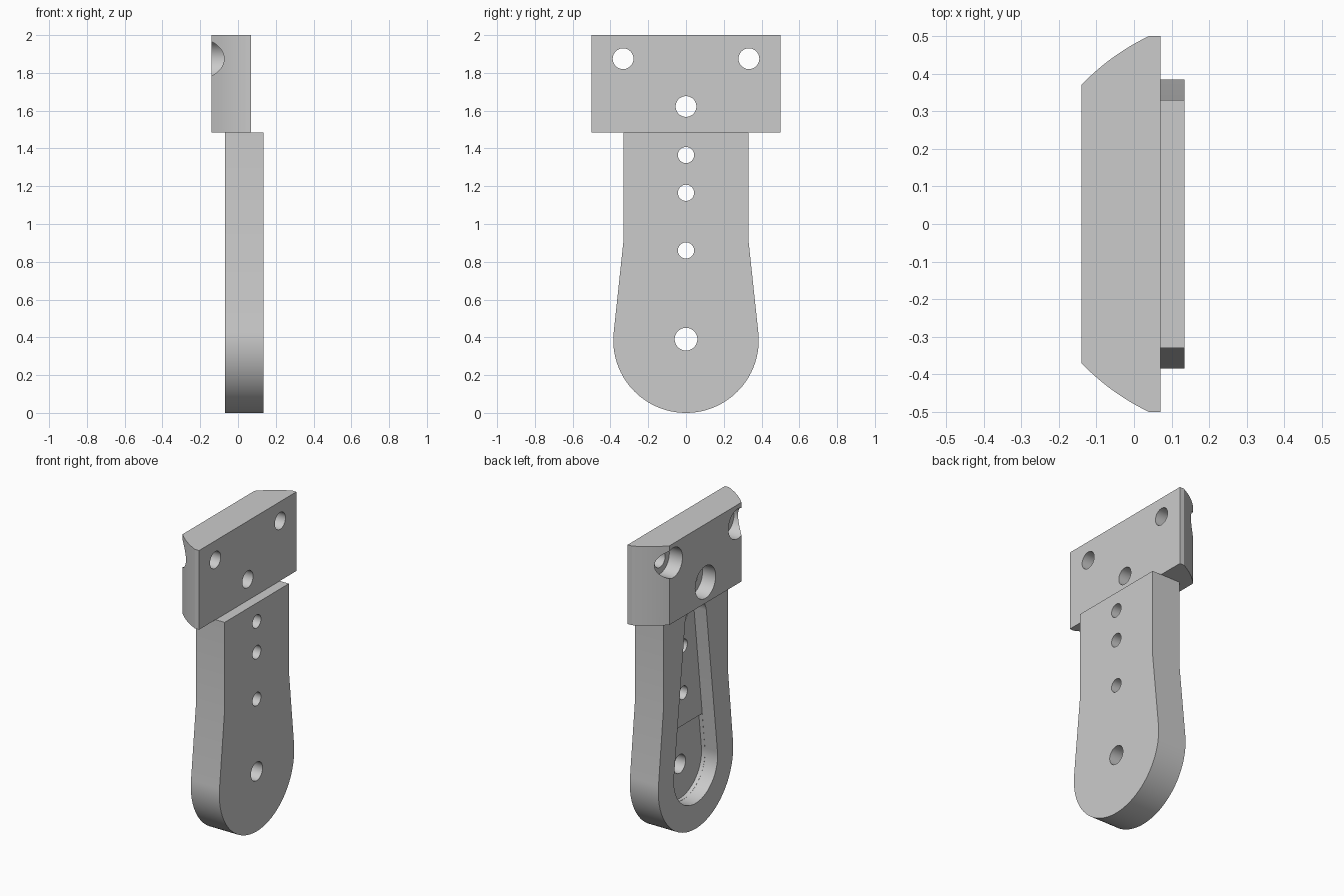
import bpy, bmesh
from math import sin, cos, radians, asin, degrees
from mathutils import Vector

cube = bpy.data.objects.get("Cube")
if cube:
    bpy.data.objects.remove(cube, do_unlink=True)

grey = bpy.data.materials.new("light grey")
grey.use_nodes = True
grey.diffuse_color = (0.6, 0.6, 0.6, 1)
grey.node_tree.nodes["Principled BSDF"].inputs["Base Color"].default_value = (0.6, 0.6, 0.6, 1)


def prism(name, points, direction):
    """Closed 3D outline extruded along a vector."""
    bm = bmesh.new()
    face = bm.faces.new([bm.verts.new(p) for p in points])
    ext = bmesh.ops.extrude_face_region(bm, geom=[face])
    moved = [v for v in ext["geom"] if isinstance(v, bmesh.types.BMVert)]
    bmesh.ops.translate(bm, verts=moved, vec=Vector(direction))
    bmesh.ops.recalc_face_normals(bm, faces=bm.faces)
    mesh = bpy.data.meshes.new(name)
    bm.to_mesh(mesh)
    bm.free()
    mesh.materials.append(grey)
    obj = bpy.data.objects.new(name, mesh)
    bpy.context.collection.objects.link(obj)
    return obj


def side_prism(name, outline, x0, x1):
    """Outline in (y, z) extruded between two x positions."""
    return prism(name, [(x0, y, z) for y, z in outline], (x1 - x0, 0, 0))


def arc(cy, cz, r, a0, a1, n=48):
    angles = [radians(a0 + (a1 - a0) * i / n) for i in range(n + 1)]
    return [(cy + r * cos(a), cz + r * sin(a)) for a in angles]


def cut(target, cutter):
    mod = target.modifiers.new("cut", 'BOOLEAN')
    mod.operation = 'DIFFERENCE'
    mod.solver = 'EXACT'
    mod.object = cutter
    bpy.context.view_layer.objects.active = target
    bpy.ops.object.modifier_apply(modifier=mod.name)
    bpy.data.objects.remove(cutter, do_unlink=True)


def drill(target, y, z, r, x0=-0.3, x1=0.3):
    cut(target, side_prism("drill", arc(y, z, r, 0, 360, 48)[:-1], x0, x1))


# Tapered arm with a rounded lower end
arm_top, arm_half, shoulder = 1.485, 0.33, 0.92
outline = arc(0, 0.385, 0.385, 6.1, -186.1, 72)
outline += [(-arm_half, shoulder), (-arm_half, arm_top), (arm_half, arm_top), (arm_half, shoulder)]
arm = side_prism("tapered_arm", outline, -0.07, 0.135)

# Teardrop pocket in the arm, with a deeper lower floor
low, high, r_low, r_high = 0.39, 1.365, 0.225, 0.11
lean = asin((r_low - r_high) / (high - low))
tilt = degrees(lean)
pocket = arc(0, low, r_low, tilt, -180 - tilt)
pocket += arc(0, high, r_high, 180 - tilt, tilt, 32)
cut(arm, side_prism("pocket", pocket, -0.2, 0.02))
step, r_deep = 0.65, r_low - 0.001
half = (r_deep - (step - low) * sin(lean)) / cos(lean)
deep = arc(0, low, r_deep, tilt, -180 - tilt) + [(-half, step), (half, step)]
cut(arm, side_prism("deep_pocket", deep, 0.0, 0.045))

# Row of holes down the arm
for z, r in ((1.365, 0.043), (1.165, 0.043), (0.86, 0.043), (0.39, 0.06)):
    drill(arm, 0, z, r)

# Head block with curved ends
side = []
for i in range(17):
    t = i / 16
    bulge = 0.04 * t * (1 - t)
    side.append((-0.14 + 0.18 * t - bulge * 0.6, 0.37 + 0.13 * t + bulge * 0.8))
side.append((0.07, 0.5))
plan = side + [(x, -y) for x, y in reversed(side)]
block = prism("head_block", [(x, y, arm_top) for x, y in plan], (0, 0, 2 - arm_top))

# Counterbored bolt holes
for y, z, r in ((-0.333, 1.875, 0.097), (0.333, 1.875, 0.097), (0, 1.622, 0.105)):
    drill(block, y, z, r, -0.3, -0.045)
    drill(block, y, z, 0.055)

# Smooth curved walls, crisp edges
for obj in (arm, block):
    bpy.ops.object.select_all(action='DESELECT')
    obj.select_set(True)
    bpy.context.view_layer.objects.active = obj
    bpy.ops.object.shade_smooth_by_angle(angle=radians(25))
